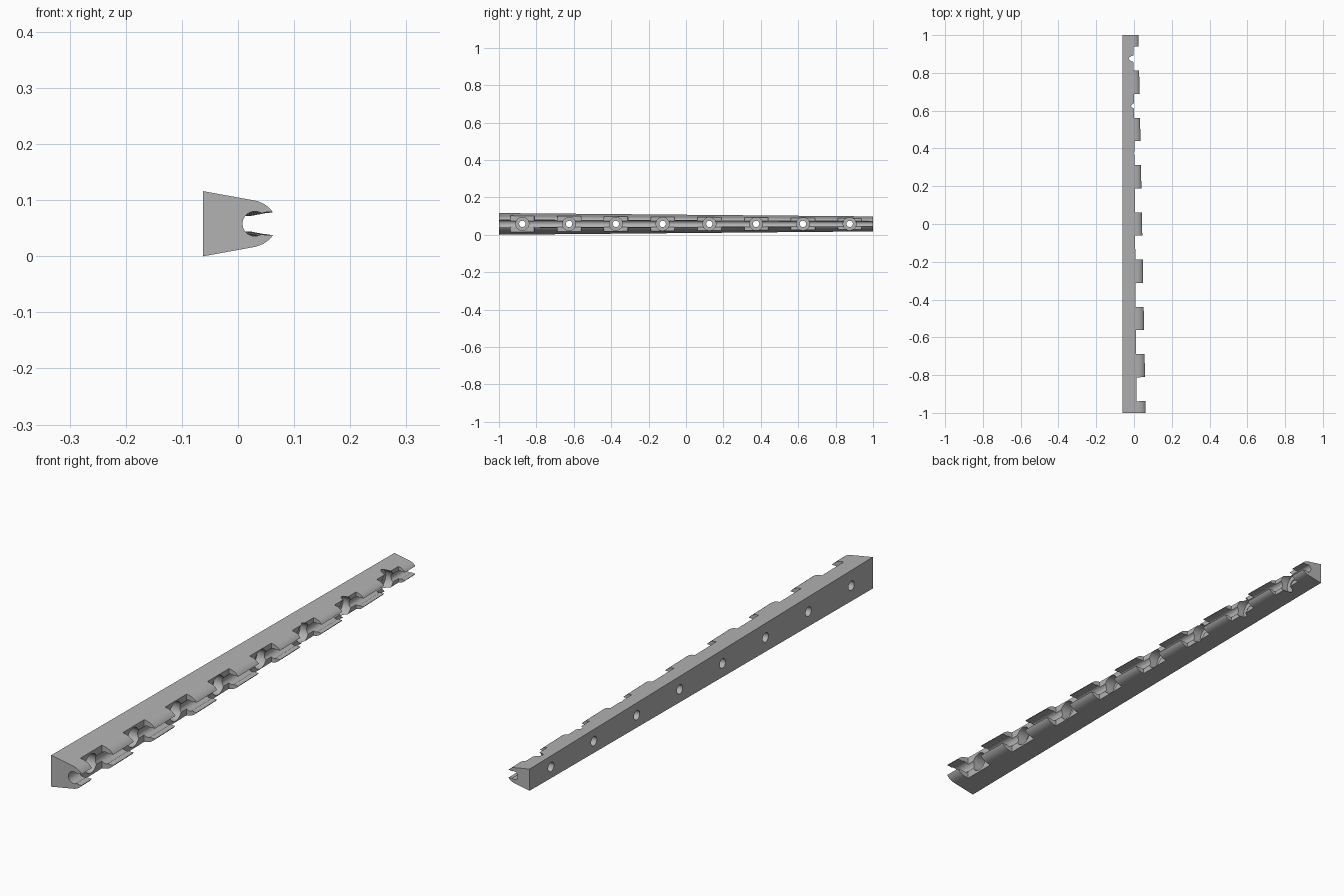
import bpy, bmesh, math
from mathutils import Matrix, Vector

if "Cube" in bpy.data.objects:
    bpy.data.objects.remove(bpy.data.objects["Cube"], do_unlink=True)

BACK, MID = -0.062, 0.058        # mounting face x, centre height
FAR_SCALE = 0.69                 # profile scale at the thin end
HOLES = [-0.875 + 0.25 * i for i in range(8)]

grey = bpy.data.materials.new("plain_grey")
grey.use_nodes = True
colour = (0.45, 0.45, 0.45, 1)
grey.diffuse_color = colour
grey.node_tree.nodes["Principled BSDF"].inputs["Base Color"].default_value = colour


def make_object(name, bm):
    bmesh.ops.recalc_face_normals(bm, faces=bm.faces)
    mesh = bpy.data.meshes.new(name)
    bm.to_mesh(mesh)
    bm.free()
    mesh.materials.append(grey)
    obj = bpy.data.objects.new(name, mesh)
    bpy.context.collection.objects.link(obj)
    return obj


def half_profile():
    """Upper half outline (x, height above the middle), from back to slot floor."""
    pts = [(BACK, 0.058), (0.026, 0.042)]
    p0, p1, p2 = Vector((0.026, 0.042)), Vector((0.05, 0.038)), Vector((0.062, 0.0205))
    for i in range(1, 11):                       # rounded outer lip
        t = i / 10
        pts.append(tuple(p0 * (1 - t) ** 2 + p1 * 2 * t * (1 - t) + p2 * t * t))
    pts += [(0.05, 0.0205), (0.041, 0.0185)]     # mouth and snap pinch
    for i in range(13):                          # round pipe seat
        a = math.radians(60 + 120 * i / 12)
        pts.append((0.030 + 0.022 * math.cos(a), 0.022 * math.sin(a)))
    return pts


# Tapered clip bar, lofted between its two end profiles
upper = half_profile()
outline = upper + [(x, -h) for x, h in reversed(upper[:-1])]
bm = bmesh.new()
rings = []
for y, s in ((-1, 1), (1, FAR_SCALE)):
    rings.append([bm.verts.new((BACK + (x - BACK) * s, y, MID + h * s)) for x, h in outline])
near, far = rings
for i in range(len(outline)):
    j = (i + 1) % len(outline)
    bm.faces.new((near[i], near[j], far[j], far[i]))
bm.faces.new(near)
bm.faces.new(far)
bar = make_object("clip_bar", bm)


def notch_cutter():
    bm = bmesh.new()
    lean = Matrix.Rotation(math.atan(0.0085), 4, 'Z')
    for y in HOLES:
        floor_x = 0.0055 - 0.0085 * y
        bmesh.ops.create_cube(bm, size=1, matrix=Matrix.Translation((floor_x, y, MID)) @ lean
                              @ Matrix.Translation((0.1, 0, 0)) @ Matrix.Diagonal((0.2, 0.127, 0.3, 1)))
    return make_object("notch_cutter", bm)


def bore_cutter(name, radius, x0, x1):
    bm = bmesh.new()
    turn = Matrix.Rotation(math.pi / 2, 4, 'Y')
    for y in HOLES:
        bmesh.ops.create_cone(bm, cap_ends=True, segments=32, radius1=radius, radius2=radius,
                              depth=x1 - x0, matrix=Matrix.Translation(((x0 + x1) / 2, y, MID)) @ turn)
    return make_object(name, bm)


# Gaps between the clips, screw head recesses and screw holes
for cutter in (notch_cutter(),
               bore_cutter("screw_head_cutter", 0.035, -0.034, 0.1),
               bore_cutter("screw_hole_cutter", 0.017, -0.1, 0.1)):
    cutter.hide_render = True
    mod = bar.modifiers.new(cutter.name, 'BOOLEAN')
    mod.operation, mod.solver, mod.object = 'DIFFERENCE', 'EXACT', cutter
    bpy.ops.object.select_all(action='DESELECT')
    bar.select_set(True)
    bpy.context.view_layer.objects.active = bar
    bpy.ops.object.modifier_apply(modifier=mod.name)
    bpy.data.objects.remove(cutter, do_unlink=True)

bpy.ops.object.shade_smooth_by_angle(angle=math.radians(30))
